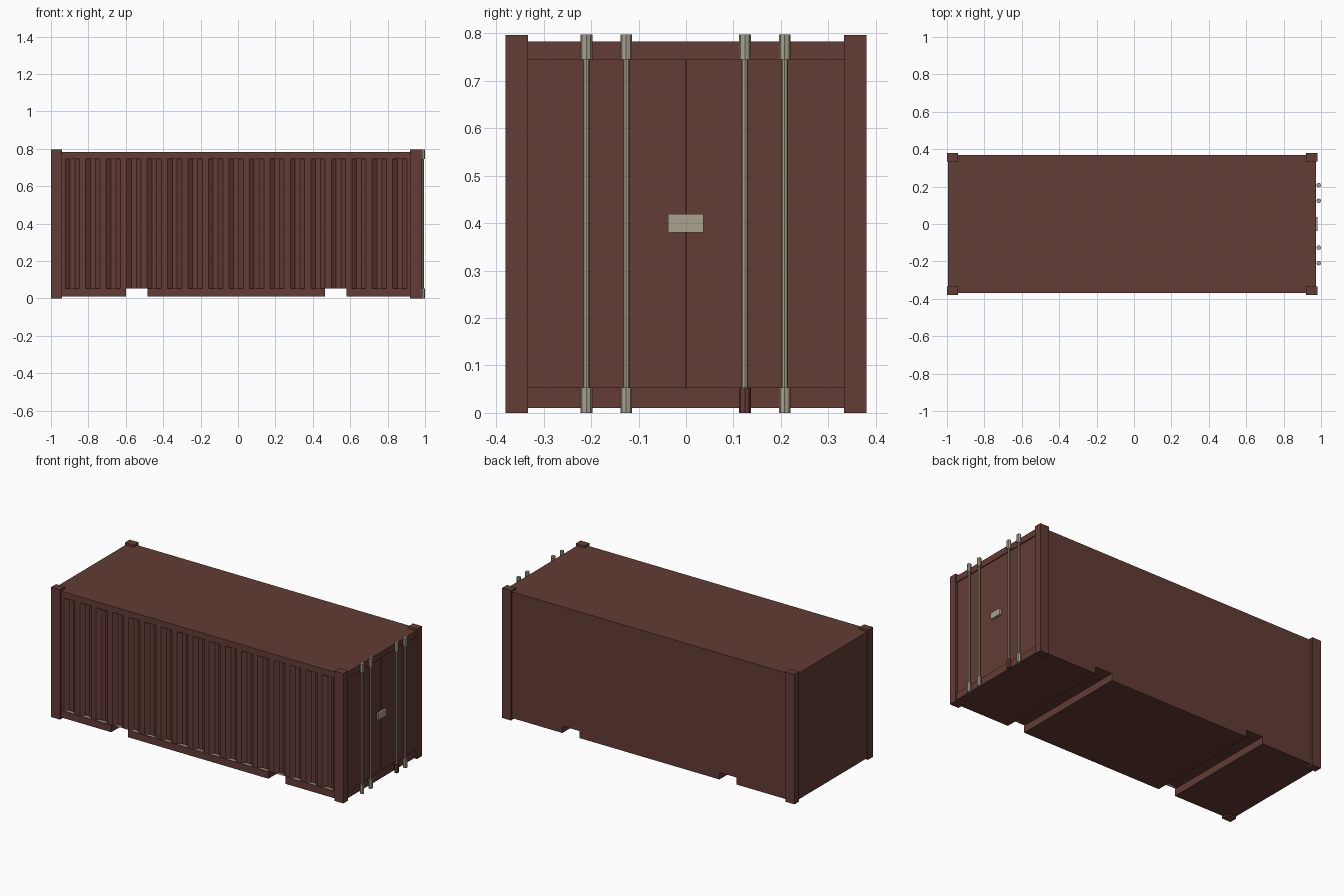
import bpy, bmesh

if "Cube" in bpy.data.objects:
    bpy.data.objects.remove(bpy.data.objects["Cube"])

def material(name, rgb):
    m = bpy.data.materials.new(name)
    m.diffuse_color = (*rgb, 1)
    m.use_nodes = True
    m.node_tree.nodes["Principled BSDF"].inputs["Base Color"].default_value = m.diffuse_color
    return m

RED = material("oxide_red", (0.125, 0.045, 0.036))
STEEL = material("bare_steel", (0.40, 0.36, 0.28))

def prism(name, outline, z0, z1, mat=RED):
    """Extrude an outline in the xy plane from z0 to z1."""
    bm = bmesh.new()
    face = bm.faces.new([bm.verts.new((x, y, z0)) for x, y in outline])
    top = bmesh.ops.extrude_face_region(bm, geom=[face])["geom"]
    for v in top:
        if isinstance(v, bmesh.types.BMVert):
            v.co.z = z1
    bmesh.ops.recalc_face_normals(bm, faces=bm.faces)
    me = bpy.data.meshes.new(name)
    bm.to_mesh(me)
    bm.free()
    me.materials.append(mat)
    ob = bpy.data.objects.new(name, me)
    bpy.context.collection.objects.link(ob)
    return ob

def box(name, x0, x1, y0, y1, z0, z1, mat=RED):
    return prism(name, [(x0, y0), (x1, y0), (x1, y1), (x0, y1)], z0, z1, mat)

def rod(name, x, y, r, z0, z1, mat):
    bpy.ops.mesh.primitive_cylinder_add(vertices=8, radius=r, depth=z1 - z0,
                                        location=(x, y, (z0 + z1) / 2))
    ob = bpy.context.object
    ob.name = name
    ob.data.materials.append(mat)

LEFT, RIGHT, SIDE = -0.995, 0.973, 0.368
SILL, HEAD, TOP = 0.053, 0.745, 0.783

# Corner posts
for x0, x1 in ((-1.0, -0.94), (0.92, 0.98)):
    for y0, y1 in ((-0.38, -0.333), (0.333, 0.38)):
        box("corner_post", x0, x1, y0, y1, 0, 0.796)

# Body with corrugated front wall
start, count = -0.94, 17
pitch = (0.92 - start) / count
outer, inner = -0.366, -0.348
outline = [(LEFT, SIDE), (LEFT, outer)]
for i in range(count):
    for f, y in ((0.15, outer), (0.38, inner), (0.62, inner), (0.85, outer)):
        outline.append((start + (i + f) * pitch, y))
outline += [(0.955, outer), (0.955, SIDE)]
prism("corrugated_body", outline, SILL, HEAD)

# Roof with its rails, and the steel ledge under the corrugations
box("roof", LEFT, RIGHT, -SIDE - 0.002, SIDE, HEAD, TOP)
box("wall_ledge", start, 0.92, outer, -0.345, SILL, SILL + 0.001, STEEL)

# Base in three parts, leaving two forklift slots
for x0, x1 in ((LEFT, -0.60), (-0.485, 0.465), (0.58, RIGHT)):
    box("base_section", x0, x1, -SIDE - 0.002, SIDE, 0.01, SILL)

# Pair of doors with a seam, and the lock plate
for y0, y1 in ((-0.333, -0.0012), (0.0012, 0.333)):
    box("door", 0.954, 0.967, y0, y1, SILL, HEAD)
box("lock_plate", 0.966, 0.980, -0.038, 0.037, 0.38, 0.419, STEEL)

# Locking bars with end brackets; one lower bracket is painted
for y in (-0.21, -0.126, 0.124, 0.208):
    rod("locking_bar", 0.9875, y, 0.007, SILL, HEAD, STEEL)
    rod("upper_bracket", 0.9875, y, 0.0125, HEAD, 0.797, STEEL)
    rod("lower_bracket", 0.9875, y, 0.0125, 0, SILL, RED if y == 0.124 else STEEL)
